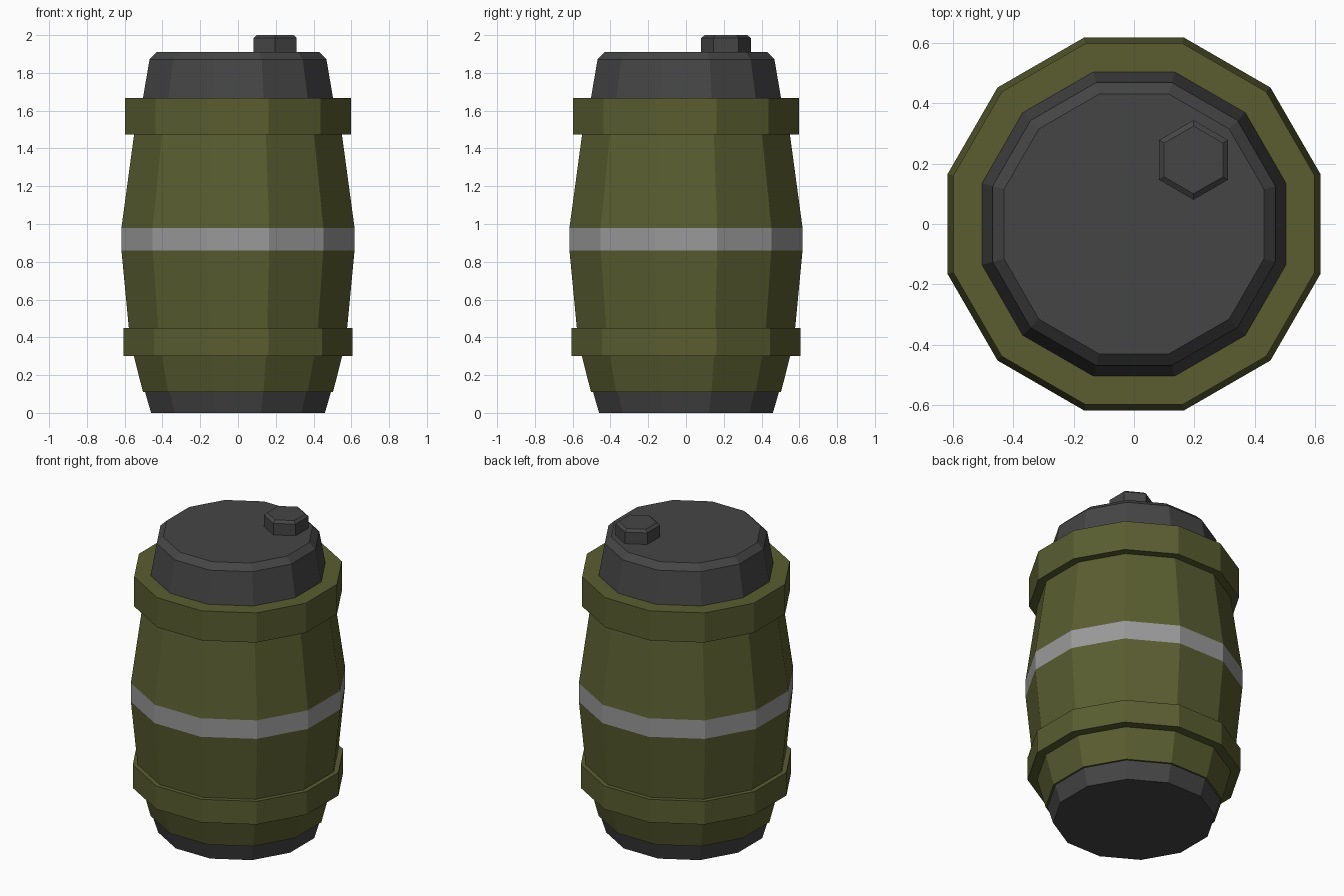
import bpy, bmesh, math

cube = bpy.data.objects.get("Cube")
if cube:
    bpy.data.objects.remove(cube)


def material(name, colour):
    m = bpy.data.materials.new(name)
    m.use_nodes = True
    rgba = (*colour, 1.0)
    m.diffuse_color = rgba
    m.node_tree.nodes["Principled BSDF"].inputs["Base Color"].default_value = rgba
    return m


olive = material("olive_green", (0.1, 0.11, 0.03))
charcoal = material("charcoal", (0.06, 0.06, 0.06))
grey = material("stripe_grey", (0.32, 0.32, 0.32))


def lathe(name, profile, mats, sides=12, centre=(0, 0), turn=0.5, closed=False, stripe=None):
    """Turn (flat-to-centre distance, z) points into a faceted solid or closed hoop."""
    bm = bmesh.new()
    loops = []
    for apothem, z in profile:
        r = apothem / math.cos(math.pi / sides)
        angles = [2 * math.pi * (i + turn) / sides for i in range(sides)]
        loops.append([bm.verts.new((r * math.cos(a), r * math.sin(a), z)) for a in angles])
    pairs = list(zip(loops, loops[1:]))
    if closed:
        pairs.append((loops[-1], loops[0]))
    else:
        bm.faces.new(loops[0][::-1])
        bm.faces.new(loops[-1])
    for band, (low, high) in enumerate(pairs):
        for i in range(sides):
            j = (i + 1) % sides
            face = bm.faces.new((low[i], low[j], high[j], high[i]))
            face.material_index = int(band == stripe)
    bmesh.ops.recalc_face_normals(bm, faces=bm.faces)
    mesh = bpy.data.meshes.new(name)
    bm.to_mesh(mesh)
    bm.free()
    for m in mats:
        mesh.materials.append(m)
    obj = bpy.data.objects.new(name, mesh)
    obj.location = (*centre, 0)
    bpy.context.collection.objects.link(obj)
    return obj


# Bulging barrel body with the painted middle stripe
lathe("barrel_body",
      [(0.503, 0.11), (0.551, 0.3), (0.578, 0.45), (0.617, 0.86),
       (0.617, 0.98), (0.55, 1.475), (0.524, 1.66)],
      [olive, grey], stripe=3)

# Raised hoops
for name, radius, inner, low, high in (("lower_hoop", 0.606, 0.53, 0.3, 0.45),
                                       ("upper_hoop", 0.598, 0.49, 1.475, 1.667)):
    lathe(name, [(inner, low), (radius, low), (radius, high), (inner, high)],
          [olive], closed=True)

# Dark foot and bevelled lid
lathe("base", [(0.46, 0), (0.492, 0.11)], [charcoal])
lathe("lid", [(0.504, 1.662), (0.468, 1.872), (0.43, 1.91)], [charcoal])

# Off-centre hexagonal filler cap
lathe("filler_cap", [(0.114, 1.905), (0.114, 1.985), (0.097, 2.0)], [charcoal],
      sides=6, centre=(0.197, 0.212))
